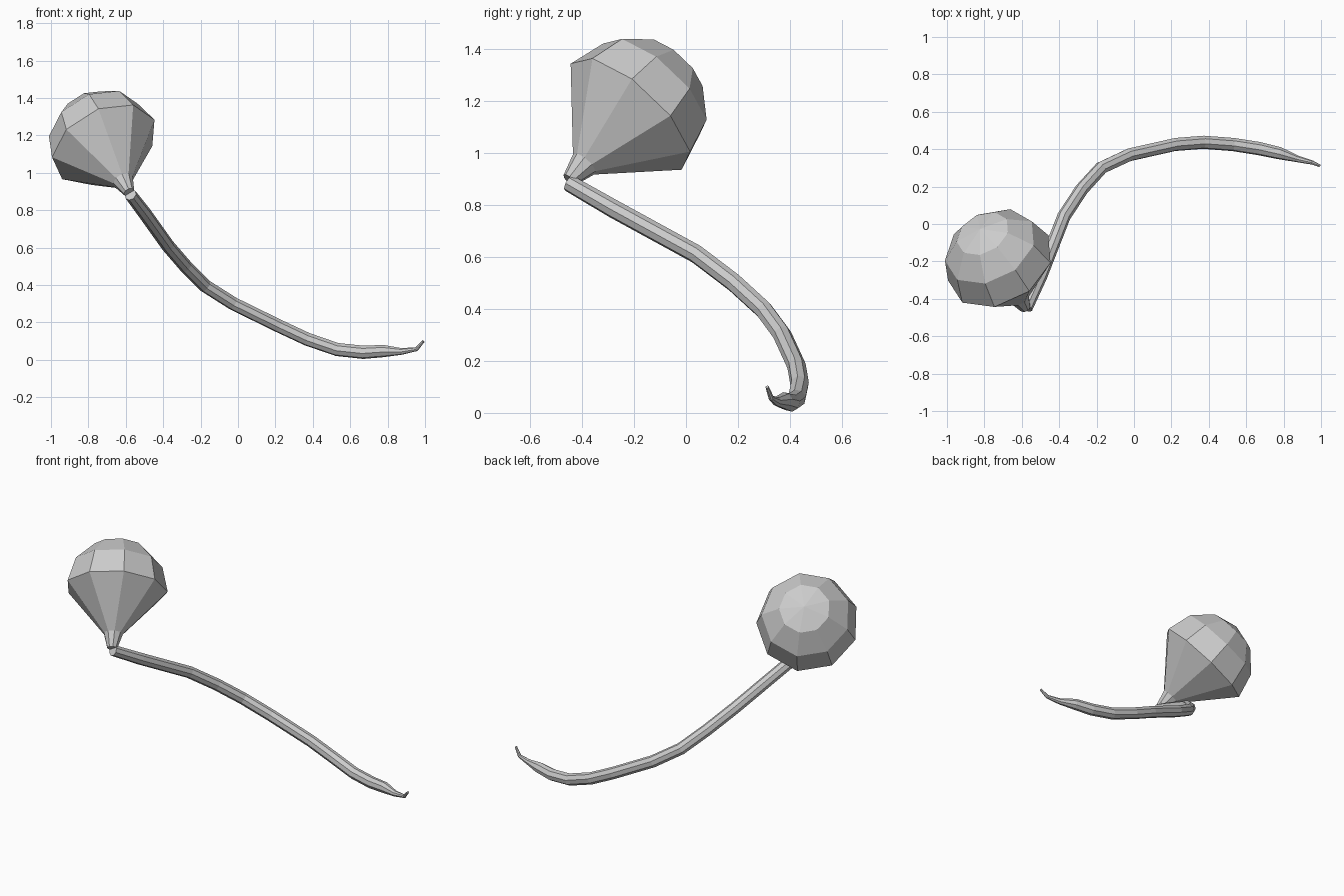
import bpy, bmesh, math
from mathutils import Vector

if "Cube" in bpy.data.objects:
    bpy.data.objects.remove(bpy.data.objects["Cube"])


def loft(name, points, radii, sides, ref):
    """Flat-shaded tube of rings along a path; a zero radius makes a pole."""
    bm = bmesh.new()
    pts = [Vector(p) for p in points]
    u = Vector(ref)
    rings = []
    for i, (p, r) in enumerate(zip(pts, radii)):
        a = (p - pts[i - 1]).normalized() if i else Vector()
        b = (pts[i + 1] - p).normalized() if i < len(pts) - 1 else Vector()
        t = (a + b).normalized()
        u = (u - t * u.dot(t)).normalized()
        v = t.cross(u)
        if r == 0:
            rings.append([bm.verts.new(p)])
            continue
        ring = []
        for k in range(sides):
            ang = 2 * math.pi * k / sides
            ring.append(bm.verts.new(p + r * (u * math.cos(ang) + v * math.sin(ang))))
        rings.append(ring)
    for lo, hi in zip(rings, rings[1:]):
        for k in range(sides):
            n = (k + 1) % sides
            if len(hi) == 1:
                bm.faces.new((lo[k], lo[n], hi[0]))
            else:
                bm.faces.new((lo[k], lo[n], hi[n], hi[k]))
    # close the open ends
    for ring in (rings[0], rings[-1]):
        if len(ring) > 1:
            bm.faces.new(ring)
    bmesh.ops.recalc_face_normals(bm, faces=bm.faces)
    mesh = bpy.data.meshes.new(name)
    bm.to_mesh(mesh)
    bm.free()
    obj = bpy.data.objects.new(name, mesh)
    bpy.context.collection.objects.link(obj)
    return obj


# Bulb: narrow neck, cone, then a faceted dome, along a tilted axis
R = 0.30
centre = Vector((-0.715, -0.215, 1.15))
axis = Vector((-0.36, 0.63, 0.69)).normalized()
profile = [(-0.37, 0.03), (-0.28, 0.057), (0, R)]
for deg in (30, 60):
    a = math.radians(deg)
    profile.append((R * math.sin(a), R * math.cos(a)))
profile.append((R, 0))
loft("bulb", [centre + axis * h for h, _ in profile], [r for _, r in profile],
     9, (0.85, 0.51, -0.03))

# Stem: curved tube that tapers into a small upturned tip
stem = [
    (-0.575, -0.45, 0.883, 0.033),
    (-0.50, -0.28, 0.785, 0.036),
    (-0.375, 0.04, 0.61, 0.036),
    (-0.28, 0.185, 0.50, 0.036),
    (-0.175, 0.30, 0.395, 0.036),
    (-0.025, 0.37, 0.30, 0.036),
    (0.22, 0.425, 0.18, 0.036),
    (0.37, 0.437, 0.11, 0.036),
    (0.53, 0.425, 0.055, 0.036),
    (0.67, 0.403, 0.04, 0.036),
    (0.78, 0.378, 0.047, 0.033),
    (0.875, 0.348, 0.045, 0.018),
    (0.955, 0.328, 0.057, 0.011),
    (0.992, 0.312, 0.10, 0.007),
]
loft("stem", [p[:3] for p in stem], [p[3] for p in stem], 8, (0, 0, 1))
